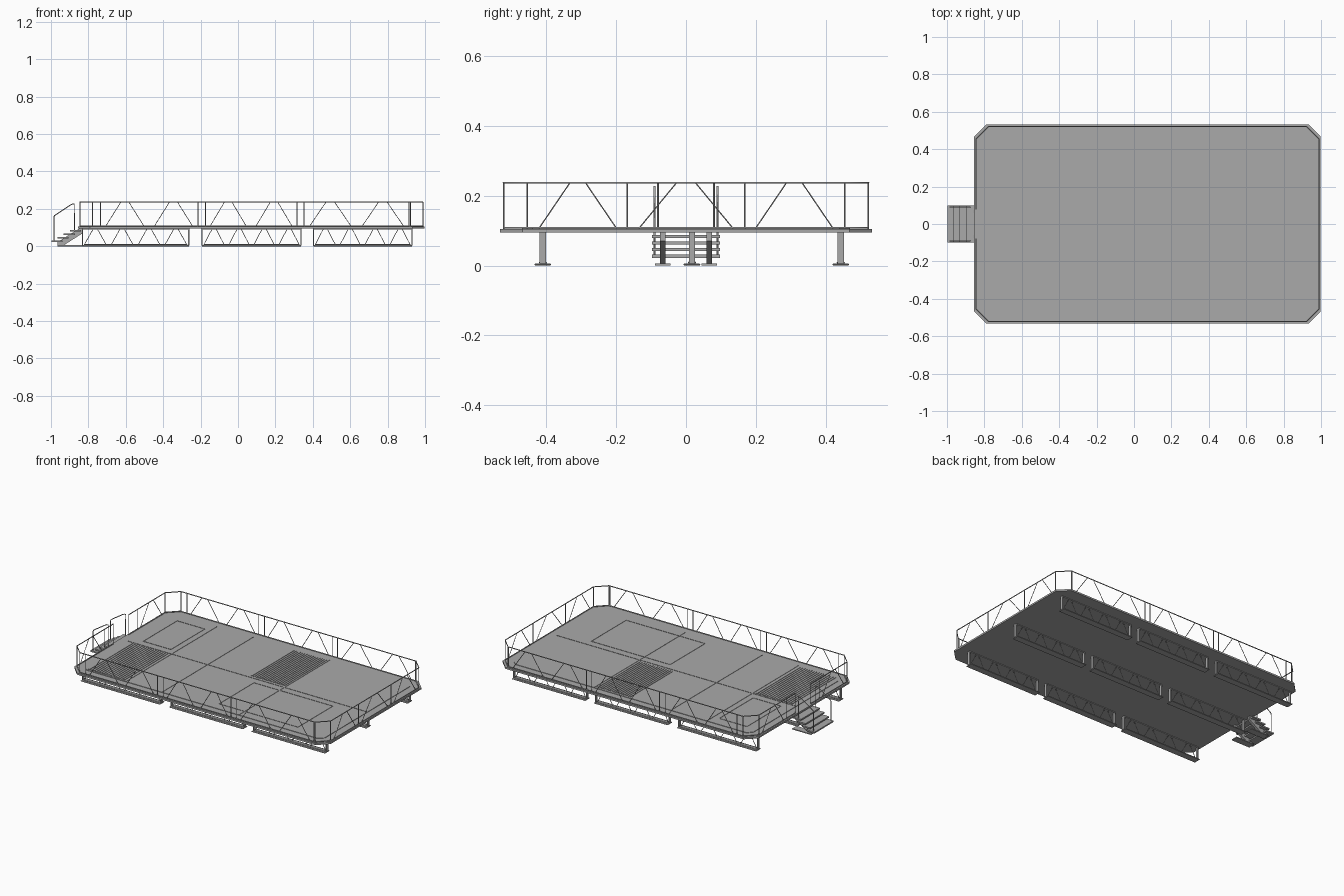
import bpy, bmesh
from mathutils import Vector

if "Cube" in bpy.data.objects:
    bpy.data.objects.remove(bpy.data.objects["Cube"])

steel = bpy.data.materials.new("grey steel")
steel.use_nodes = True
GREY = (0.4, 0.4, 0.4, 1)
steel.diffuse_color = GREY
steel.node_tree.nodes["Principled BSDF"].inputs["Base Color"].default_value = GREY


def add_mesh(name, bm):
    bmesh.ops.recalc_face_normals(bm, faces=bm.faces)
    me = bpy.data.meshes.new(name)
    bm.to_mesh(me)
    bm.free()
    me.materials.append(steel)
    ob = bpy.data.objects.new(name, me)
    bpy.context.collection.objects.link(ob)
    return ob


def boxes(name, items):
    """One object from boxes given as (x0, x1, y0, y1, z0, z1)."""
    bm = bmesh.new()
    for x0, x1, y0, y1, z0, z1 in items:
        vs = bmesh.ops.create_cube(bm, size=1)["verts"]
        for v in vs:
            v.co = Vector(((x0 + x1) / 2 + v.co.x * (x1 - x0),
                           (y0 + y1) / 2 + v.co.y * (y1 - y0),
                           (z0 + z1) / 2 + v.co.z * (z1 - z0)))
    return add_mesh(name, bm)


def tubes(name, paths, radius):
    """One object from round bars that follow the given paths."""
    cu = bpy.data.curves.new(name, "CURVE")
    cu.dimensions = "3D"
    cu.bevel_depth = radius
    cu.bevel_resolution = 1
    cu.use_fill_caps = True
    for path in paths:
        sp = cu.splines.new("POLY")
        sp.points.add(len(path) - 1)
        for p, co in zip(sp.points, path):
            p.co = (*co, 1)
    cu.materials.append(steel)
    ob = bpy.data.objects.new(name, cu)
    bpy.context.collection.objects.link(ob)
    return ob


def octagon(x0, x1, y, c):
    return [(x0 + c, -y), (x1 - c, -y), (x1, c - y), (x1, y - c),
            (x1 - c, y), (x0 + c, y), (x0, y - c), (x0, c - y)]


def slab(name, outline, z0, z1):
    bm = bmesh.new()
    f = bm.faces.new([bm.verts.new((x, y, z0)) for x, y in outline])
    top = bmesh.ops.extrude_face_region(bm, geom=[f])["geom"]
    for v in top:
        if isinstance(v, bmesh.types.BMVert):
            v.co.z = z1
    return add_mesh(name, bm)


def truss(a, b, z0, z1, count):
    """Pairs of leaning braces, with a small flat gap at the top."""
    a, b = Vector(a), Vector(b)
    out = []
    for i in range(count):
        for foot, head in ((0.1, 0.42), (0.9, 0.58)):
            p = a.lerp(b, (i + foot) / count)
            q = a.lerp(b, (i + head) / count)
            out.append([(p.x, p.y, z0), (q.x, q.y, z1)])
    return out


# Deck with a raised floor
DECK, TOP, RAIL = 0.105, 0.108, 0.237
slab("deck", octagon(-0.855, 0.997, 0.533, 0.065), 0.094, DECK)
slab("floor", octagon(-0.795, 0.935, 0.47, 0.03), 0.1, TOP)

# Floor seams and hatch outlines
W = 0.002
seams = [(x - W, x + W, -0.47, 0.47, DECK, TOP + W) for x in (-0.48, -0.22, 0.335)]
seams.append((-0.795, 0.935, -W, W, DECK, TOP + W))
boxes("floor_seams", seams)
hatches = []
for x0, x1, y0, y1 in ((-0.72, -0.52, 0.05, 0.4), (0.15, 0.72, -0.41, -0.05)):
    hatches += [(x - W, x + W, y0, y1, DECK, TOP + W) for x in (x0, x1)]
    hatches += [(x0, x1, y - W, y + W, DECK, TOP + W) for y in (y0, y1)]
boxes("hatch_outlines", hatches)

# Grates made of parallel slats
slats = []
for x0, x1, y0, y1 in ((-0.76, -0.49, -0.46, -0.01), (0.08, 0.33, 0.02, 0.455)):
    step = (x1 - x0) / 16
    for i in range(16):
        x = x0 + i * step
        slats.append((x, x + step * 0.55, y0, y1, DECK, TOP + 0.003))
boxes("grates", slats)

# Guard rail, open at the stairs
ring = octagon(-0.845, 0.988, 0.522, 0.067)
loop = [(-0.845, -0.08)] + [ring[7]] + ring[:7] + [(-0.845, 0.08)]
tubes("top_rail", [[(x, y, RAIL) for x, y in loop]], 0.003)
tubes("kick_rail", [[(x, y, DECK + 0.003) for x, y in loop]], 0.003)

posts = list(loop)
braces = []
for s in (-1, 1):
    y = s * 0.522
    for x0, x1 in ((-0.735, -0.215), (-0.175, 0.315), (0.353, 0.915)):
        posts += [(x0, y), (x1, y)]
        braces += truss((x0, y, 0), (x1, y, 0), DECK, RAIL, 2)
    posts += [(0.988, s * 0.168), (-0.845, s * 0.168)]
    braces += truss((0.988, s * 0.45, 0), (0.988, s * 0.17, 0), DECK, RAIL, 1)
    braces += truss((-0.845, s * 0.45, 0), (-0.845, s * 0.17, 0), DECK, RAIL, 1)
braces += truss((0.988, -0.17, 0), (0.988, 0.17, 0), DECK, RAIL, 1)
tubes("rail_posts", [[(x, y, DECK - 0.003), (x, y, RAIL)] for x, y in posts], 0.0027)
tubes("rail_braces", braces, 0.002)

# Three rows of skid frames under the deck
feet, legs, struts = [], [], []
for y in (-0.41, 0.017, 0.443):
    for x0, x1 in ((-0.835, -0.26), (-0.195, 0.34), (0.4, 0.933)):
        feet.append((x0, x1, y - 0.024, y + 0.024, 0, 0.006))
        feet.append((x0 + 0.01, x1 - 0.01, y - 0.012, y + 0.012, 0.006, 0.011))
        legs += [(x, x + 0.006, y - 0.009, y + 0.009, 0.006, 0.096)
                 for x in (x0, x1 - 0.006)]
        legs.append((x0, x1, y - 0.009, y + 0.009, 0.09, 0.096))
        struts += truss((x0, y, 0), (x1, y, 0), 0.01, 0.092, 4)
skids = boxes("skid_feet", feet)
bevel = skids.modifiers.new("bevel", "BEVEL")
bevel.width = 0.003
bevel.segments = 1
boxes("skid_legs", legs)
tubes("skid_braces", struts, 0.002)

# Stairs
boxes("stair_treads", [(-0.998 + i * 0.033, -0.938 + i * 0.033, -0.098, 0.098,
                        0.022 + i * 0.019, 0.031 + i * 0.019) for i in range(4)])
profile = [(-0.965, 0), (-0.94, 0), (-0.83, 0.07), (-0.83, 0.094), (-0.85, 0.094), (-0.965, 0.022)]
bm = bmesh.new()
for y in (-0.067, 0.067):
    f = bm.faces.new([bm.verts.new((x, y - 0.008, z)) for x, z in profile])
    new = bmesh.ops.extrude_face_region(bm, geom=[f])["geom"]
    bmesh.ops.translate(bm, vec=(0, 0.016, 0),
                        verts=[v for v in new if isinstance(v, bmesh.types.BMVert)])
add_mesh("stair_stringers", bm)
boxes("stair_feet", [(-0.965, -0.83, y - 0.022, y + 0.022, 0, 0.006) for y in (-0.067, 0.067)])
handrail = [(-0.985, 0.025), (-0.985, 0.155), (-0.98, 0.165), (-0.965, 0.175),
            (-0.9, 0.218), (-0.885, 0.226), (-0.875, 0.226), (-0.875, 0.08)]
tubes("stair_handrails", [[(x, y, z) for x, z in handrail] for y in (-0.09, 0.09)], 0.0027)
